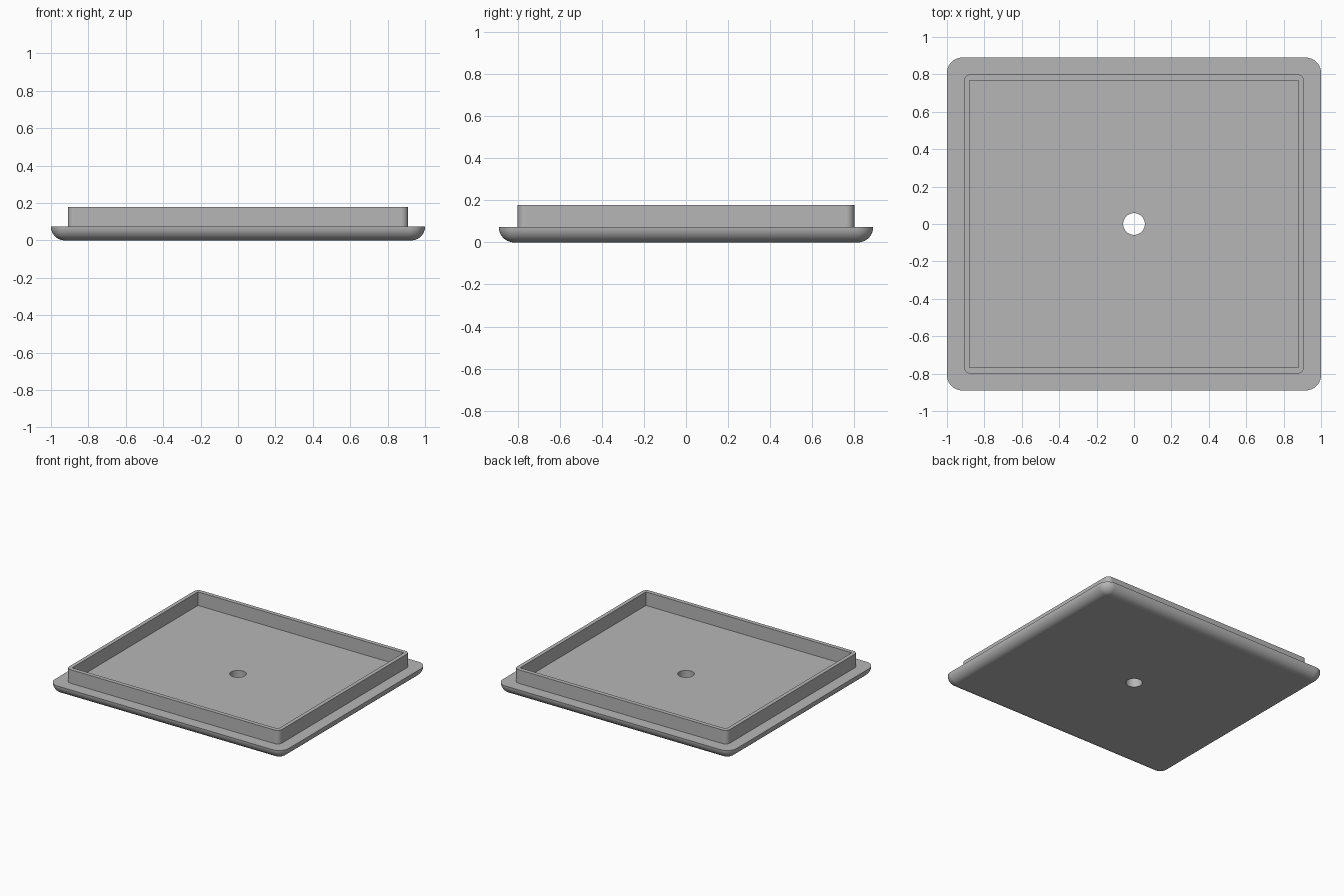
import bpy, bmesh
from math import sin, cos, pi

cube = bpy.data.objects.get("Cube")
if cube:
    bpy.data.objects.remove(cube, do_unlink=True)

STEPS = 12               # segments per rounded corner
HX, HY = 1.0, 0.89       # plate half sizes
PLATE_TOP, RIM_TOP = 0.073, 0.178
HOLE = 0.058

grey = bpy.data.materials.new("plain_grey")
grey.use_nodes = True
colour = (0.47, 0.47, 0.47, 1)
grey.diffuse_color = colour
grey.node_tree.nodes["Principled BSDF"].inputs["Base Color"].default_value = colour


def rounded_loop(bm, hx, hy, r, z):
    """Ring of vertices around a rectangle with corner radius r."""
    verts = []
    for q, (sx, sy) in enumerate([(1, 1), (-1, 1), (-1, -1), (1, -1)]):
        for i in range(STEPS + 1):
            a = (q + i / STEPS) * pi / 2
            verts.append(bm.verts.new((sx * (hx - r) + r * cos(a),
                                       sy * (hy - r) + r * sin(a), z)))
    return verts


# Cross-section from the hole outward, over the rim and back to the hole
loops = [(HOLE, HOLE, HOLE, 0)]
fillet = 0.073
for i in range(11):
    a = i / 10 * pi / 2
    d = fillet * (1 - sin(a))
    loops.append((HX - d, HY - d, 0.082 - d, fillet * (1 - cos(a))))
loops += [
    (0.91, 0.80, 0.038, PLATE_TOP),
    (0.91, 0.80, 0.038, RIM_TOP),
    (0.88, 0.768, 0.002, RIM_TOP),
    (0.88, 0.768, 0.002, PLATE_TOP),
    (HOLE, HOLE, HOLE, PLATE_TOP),
]

# Lid: plate, raised rim and round hole as one closed skin
bm = bmesh.new()
rings = [rounded_loop(bm, *p) for p in loops]
for a, b in zip(rings, rings[1:] + rings[:1]):
    for i in range(len(a)):
        j = (i + 1) % len(a)
        bm.faces.new((a[i], a[j], b[j], b[i]))
bmesh.ops.remove_doubles(bm, verts=bm.verts, dist=0.00002)
bmesh.ops.recalc_face_normals(bm, faces=bm.faces)

mesh = bpy.data.meshes.new("rimmed_lid")
bm.to_mesh(mesh)
bm.free()
mesh.materials.append(grey)
lid = bpy.data.objects.new("rimmed_lid", mesh)
bpy.context.collection.objects.link(lid)

# Smooth rounded edges, flat broad faces
bpy.ops.object.select_all(action='DESELECT')
lid.select_set(True)
bpy.context.view_layer.objects.active = lid
bpy.ops.object.shade_smooth_by_angle(angle=pi / 6)
weighted = lid.modifiers.new("flat_faces", 'WEIGHTED_NORMAL')
weighted.keep_sharp = True
